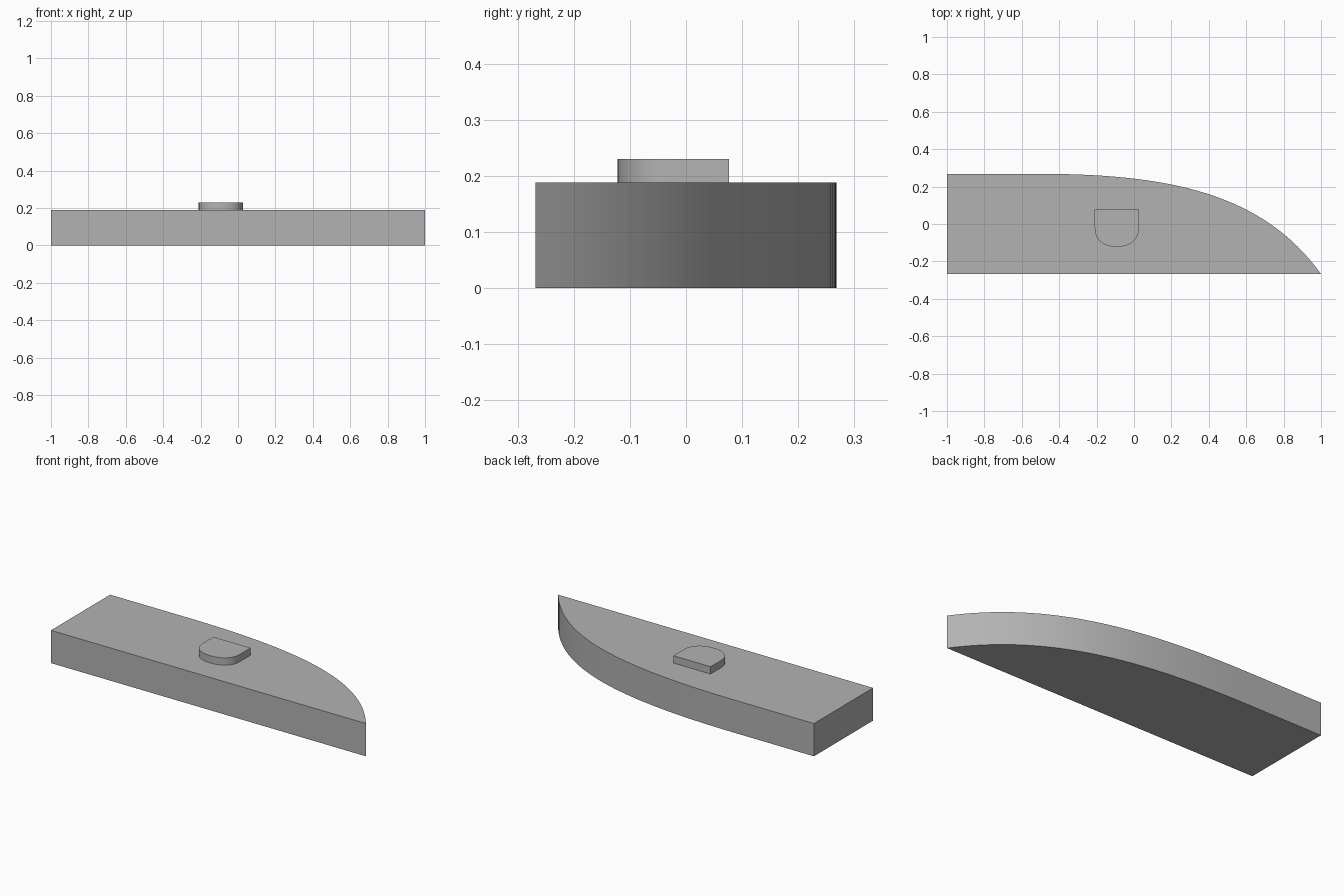
import bpy
import bmesh
import math
from mathutils import Vector
from mathutils.geometry import interpolate_bezier

cube = bpy.data.objects.get("Cube")
if cube:
    bpy.data.objects.remove(cube, do_unlink=True)

grey = bpy.data.materials.new("plain grey")
grey.use_nodes = True
GREY = (0.45, 0.45, 0.45, 1)
grey.diffuse_color = GREY
grey.node_tree.nodes["Principled BSDF"].inputs["Base Color"].default_value = GREY


def extrude_outline(name, outline, bottom, top):
    """Solid prism from a closed outline in x and y."""
    bm = bmesh.new()
    face = bm.faces.new([bm.verts.new((x, y, bottom)) for x, y in outline])
    result = bmesh.ops.extrude_face_region(bm, geom=[face])
    raised = [v for v in result["geom"] if isinstance(v, bmesh.types.BMVert)]
    bmesh.ops.translate(bm, verts=raised, vec=(0, 0, top - bottom))
    bmesh.ops.recalc_face_normals(bm, faces=bm.faces)
    mesh = bpy.data.meshes.new(name)
    bm.to_mesh(mesh)
    bm.free()
    mesh.materials.append(grey)
    obj = bpy.data.objects.new(name, mesh)
    bpy.context.collection.objects.link(obj)
    bpy.ops.object.select_all(action='DESELECT')
    obj.select_set(True)
    bpy.context.view_layer.objects.active = obj
    bpy.ops.object.shade_smooth_by_angle(angle=math.radians(30))
    return obj


def bezier(points, count):
    """Cubic curve as a list of x, y pairs."""
    knots = [Vector((x, y, 0)) for x, y in points]
    return [(p.x, p.y) for p in interpolate_bezier(*knots, count)]


# Slab with a straight front and a back edge that sweeps to a point
HALF = 0.268
sweep = bezier([(-0.5, HALF), (0.22, HALF), (0.7, 0.15), (1, -HALF)], 32)
extrude_outline("tapered_slab", [(-1, -HALF), (-1, HALF)] + sweep, 0, 0.188)

# Raised pad, straight at the back and rounded at the front
left, right, back, front, bend = -0.21, 0.026, 0.077, -0.122, -0.02
middle = (left + right) / 2
round_right = bezier([(right, bend), (right, -0.085), (-0.02, front), (middle, front)], 12)
round_left = [(2 * middle - x, y) for x, y in reversed(round_right[:-1])]
pad = [(left, back), (right, back)] + round_right + round_left
extrude_outline("rounded_pad", pad, 0.188, 0.23)
